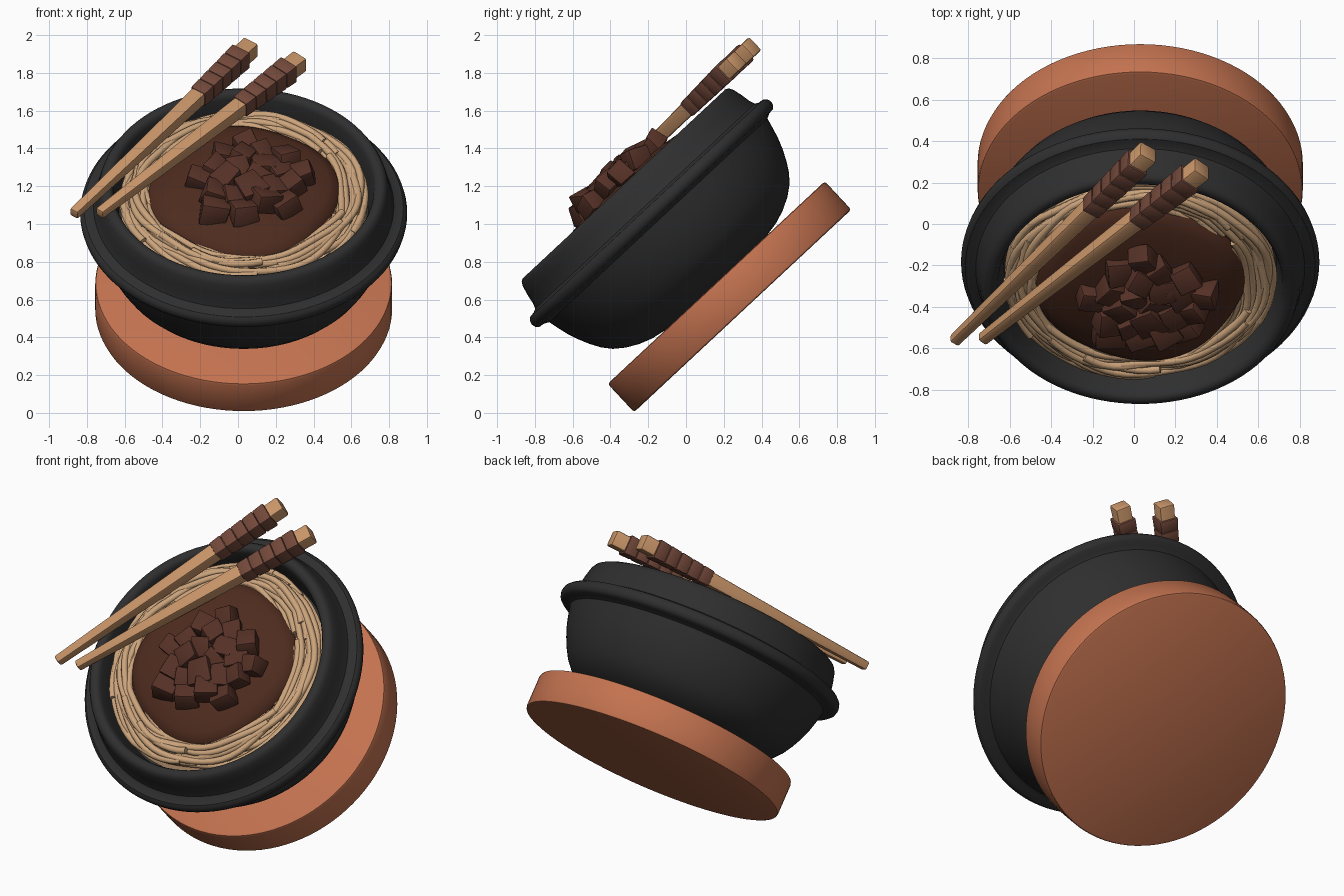
import bpy, bmesh, math, random
from mathutils import Matrix, Vector

if "Cube" in bpy.data.objects:
    bpy.data.objects.remove(bpy.data.objects["Cube"])

random.seed(4)
# everything is built upright, then tilted as one about the stand's bottom centre
TILT = Matrix.Translation((0.03, 0.30, 0.54)) @ Matrix.Rotation(math.radians(43), 4, 'X')


def material(name, rgb):
    m = bpy.data.materials.new(name)
    m.diffuse_color = (*rgb, 1)
    m.use_nodes = True
    m.node_tree.nodes["Principled BSDF"].inputs["Base Color"].default_value = m.diffuse_color
    return m


CLAY = material("clay", (0.55, 0.17, 0.08))
IRON = material("black_iron", (0.028, 0.028, 0.028))
NOODLE = material("noodle", (0.60, 0.37, 0.20))
SAUCE = material("sauce", (0.075, 0.024, 0.013))
MEAT = material("meat", (0.09, 0.03, 0.019))
WOOD = material("wood", (0.58, 0.30, 0.14))
WRAP = material("wrap", (0.17, 0.065, 0.042))


def finish(name, bm, mat, smooth=35):
    bmesh.ops.recalc_face_normals(bm, faces=bm.faces)
    bm.transform(TILT)
    me = bpy.data.meshes.new(name)
    bm.to_mesh(me)
    bm.free()
    me.materials.append(mat)
    ob = bpy.data.objects.new(name, me)
    bpy.context.collection.objects.link(ob)
    if smooth:
        bpy.ops.object.select_all(action='DESELECT')
        ob.select_set(True)
        bpy.context.view_layer.objects.active = ob
        bpy.ops.object.shade_smooth_by_angle(angle=math.radians(smooth))
    return ob


def lathe(name, profile, mat, n=96, power=2.0, turn=0.0):
    """Revolve (radius, height) points; power > 2 squares the outline."""
    bm = bmesh.new()
    rings = []
    for r, h in profile:
        if r == 0:
            rings.append([bm.verts.new((0, 0, h))])
            continue
        ring = []
        for i in range(n):
            a = 2 * math.pi * i / n
            b = a + turn
            k = (abs(math.cos(b)) ** power + abs(math.sin(b)) ** power) ** (-1 / power)
            ring.append(bm.verts.new((r * k * math.cos(a), r * k * math.sin(a), h)))
        rings.append(ring)
    for p, q in zip(rings, rings[1:]):
        for i in range(n):
            j = (i + 1) % n
            if len(p) == 1:
                bm.faces.new((p[0], q[i], q[j]))
            elif len(q) == 1:
                bm.faces.new((p[i], p[j], q[0]))
            else:
                bm.faces.new((p[i], p[j], q[j], q[i]))
    return finish(name, bm, mat)


# stand and bowl
lathe("round_stand", [(0, 0), (.772, 0), (.782, .004), (.786, .014), (.786, .191),
                      (.782, .201), (.772, .205), (0, .205)], CLAY)
lathe("bowl", [(0, .2), (.36, .203), (.45, .22), (.52, .245), (.585, .28), (.64, .322),
               (.68, .37), (.712, .425), (.74, .485), (.762, .545), (.778, .605), (.79, .655),
               (.815, .668), (.845, .672), (.86, .685), (.866, .708), (.86, .73), (.845, .744),
               (.815, .748), (.795, .758), (.785, .785), (.775, .84), (.762, .89), (.75, .911),
               (.735, .92), (.715, .92), (.70, .911), (.69, .89), (.68, .82), (.66, .72), (0, .70)], IRON)

# noodle bed, loose strands and sauce
lathe("noodle_bed", [(0, .71), (.64, .71), (.655, .77), (.62, .805), (.50, .82), (0, .82)], NOODLE)


def strand(bm, r0, h0, start, sweep, rad=.02, sides=7):
    n = int(sweep * 11)
    p1, p2, drift = random.uniform(0, 6), random.uniform(0, 6), random.uniform(-.07, .07)
    pts = []
    for i in range(n + 1):
        t = i / n
        a = start + sweep * t
        r = r0 + drift * (t - .5) + .018 * math.sin(3 * a + p1) + .007 * math.sin(8 * a + p2)
        r = max(.45, min(.642, r))
        h = h0 + .012 * math.sin(4 * a + p2)
        pts.append(Vector((r * math.cos(a), r * math.sin(a), h)))
    rings = []
    for i, p in enumerate(pts):
        t = (pts[min(i + 1, n)] - pts[max(i - 1, 0)]).normalized()
        side = t.cross(Vector((0, 0, 1))).normalized()
        up = side.cross(t)
        rings.append([bm.verts.new(p + rad * (math.cos(c) * side + math.sin(c) * up))
                      for c in (2 * math.pi * k / sides for k in range(sides))])
    for a, b in zip(rings, rings[1:]):
        for k in range(sides):
            bm.faces.new((a[k], a[(k + 1) % sides], b[(k + 1) % sides], b[k]))
    bm.faces.new(rings[0])
    bm.faces.new(rings[-1])


bm = bmesh.new()
for i in range(34):
    r = .49 + .15 * ((i * .618) % 1)
    h = .815 + .045 * (1 - abs(r - .55) / .1) + random.uniform(-.012, .012)
    strand(bm, r, h, random.uniform(0, 6.28), random.uniform(1.6, 4.6))
finish("noodles", bm, NOODLE, 60)

lathe("sauce", [(0, .80), (.47, .80), (.49, .845), (.475, .875), (.43, .90), (.35, .922),
                (.24, .938), (.12, .945), (0, .947)], SAUCE, 64, 2.4, .5)

# meat chunks scattered over the sauce
bm = bmesh.new()
for i in range(22):
    r, a = .29 * math.sqrt((i + .3) / 22), i * 2.39996
    part = bmesh.new()
    bmesh.ops.create_cube(part, size=1)
    for v in part.verts:
        v.co += Vector([random.uniform(-.1, .1) for _ in range(3)])
    s = random.uniform(.11, .14)
    bmesh.ops.scale(part, verts=part.verts, vec=(s, s * random.uniform(.8, 1.1), .105))
    bmesh.ops.bevel(part, geom=part.edges[:], offset=.009, segments=2, affect='EDGES', profile=.5)
    part.transform(Matrix.Translation((.03 + r * math.cos(a), -.02 + r * math.sin(a),
                                       .98 - .25 * r * r + random.uniform(-.02, .012)))
                   @ Matrix.Rotation(random.uniform(0, 3), 4, 'Z')
                   @ Matrix.Rotation(random.uniform(-.35, .35), 4, 'X')
                   @ Matrix.Rotation(random.uniform(-.35, .35), 4, 'Y'))
    tmp = bpy.data.meshes.new("tmp")
    part.to_mesh(tmp)
    part.free()
    bm.from_mesh(tmp)
    bpy.data.meshes.remove(tmp)
finish("meat_chunks", bm, MEAT, 30)


def square_bar(name, a, b, wa, wb, mat, bevel):
    """Tapered square bar from a to b with rounded edges."""
    t = (b - a).normalized()
    side = t.cross(Vector((0, 0, 1))).normalized()
    up = side.cross(t)
    bm = bmesh.new()
    ends = [[bm.verts.new(p + w / 2 * (x * side + y * up))
             for x, y in ((-1, -1), (1, -1), (1, 1), (-1, 1))] for p, w in ((a, wa), (b, wb))]
    for k in range(4):
        j = (k + 1) % 4
        bm.faces.new((ends[0][k], ends[0][j], ends[1][j], ends[1][k]))
    bm.faces.new(ends[0])
    bm.faces.new(ends[1])
    bmesh.ops.bevel(bm, geom=bm.edges[:], offset=bevel, segments=2, affect='EDGES', profile=.5)
    finish(name, bm, mat)


# chopsticks resting on the rim, each with five wrapped bands at the thick end
for k, (tip, end) in enumerate([((-.90, -.283, .965), (.04, .99, .99)),
                                ((-.765, -.277, .962), (.30, .88, .99))], 1):
    tip, end = Vector(tip), Vector(end)
    square_bar(f"chopstick_{k}", tip, end, .052, .095, WOOD, .011)
    for i in range(5):
        t0 = .70 + i * .049
        square_bar(f"chopstick_{k}_wrap_{i + 1}", tip.lerp(end, t0), tip.lerp(end, t0 + .049),
                   .094 + .004 * i, .100 + .004 * i, WRAP, .009)
